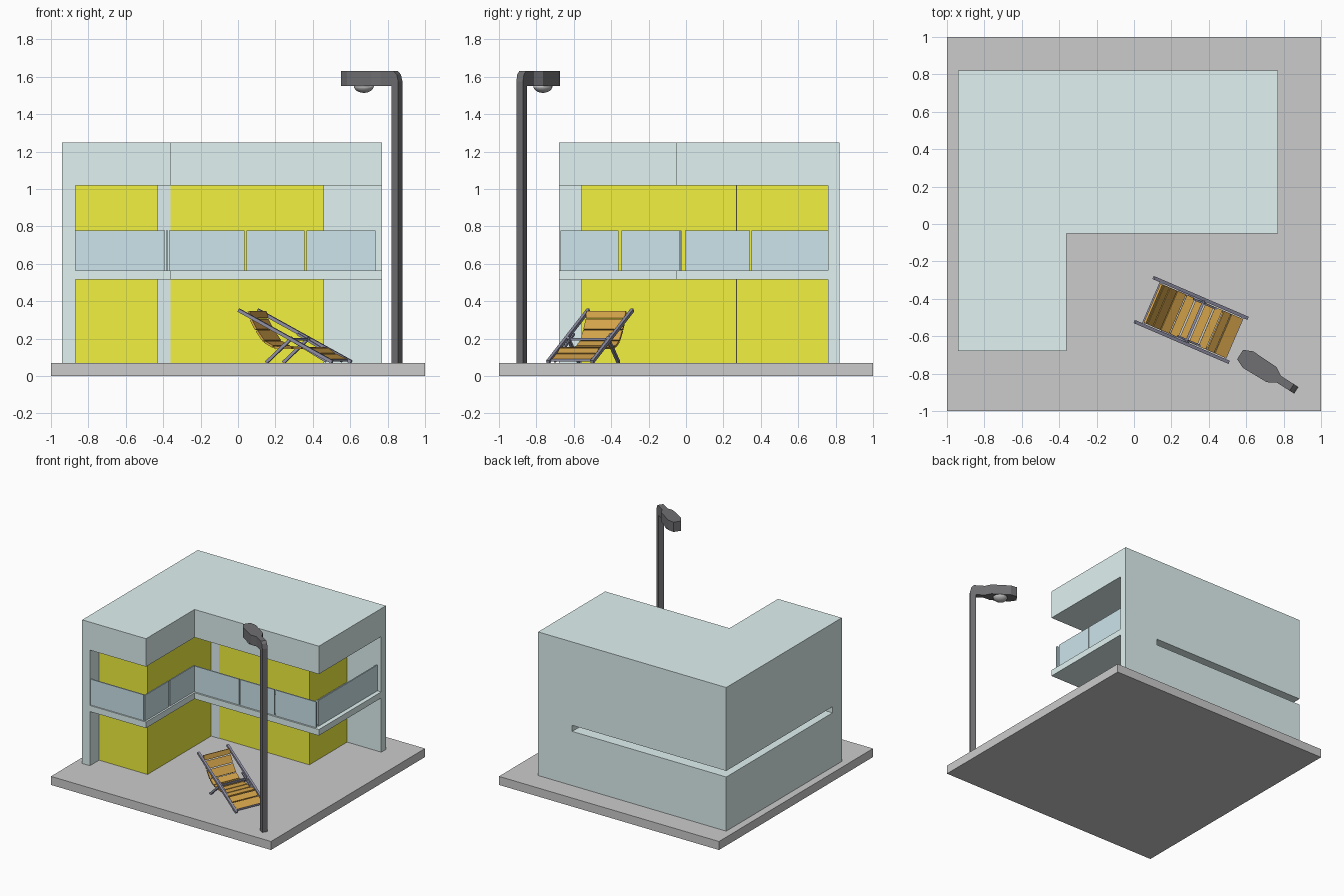
import bpy, bmesh, math
from mathutils import Vector, Matrix

if "Cube" in bpy.data.objects:
    bpy.data.objects.remove(bpy.data.objects["Cube"])


def material(name, rgb):
    m = bpy.data.materials.new(name)
    m.diffuse_color = (*rgb, 1)
    m.use_nodes = True
    m.node_tree.nodes["Principled BSDF"].inputs["Base Color"].default_value = m.diffuse_color
    return m


TEAL = material("teal_render", (0.75, 0.89, 0.88))
PALE = material("pale_panel", (0.74, 0.86, 0.88))
YELLOW = material("yellow_wall", (0.88, 0.88, 0.05))
GLASS = material("blue_glass", (0.61, 0.78, 0.83))
BLACK = material("black_metal", (0.16, 0.16, 0.17))
BULB = material("lamp_glass", (0.5, 0.5, 0.5))
FRAME = material("chair_frame", (0.28, 0.28, 0.38))
WOOD = material("chair_slats", (0.66, 0.37, 0.07))


def finish(name, bm, mats, matrix=None):
    bmesh.ops.recalc_face_normals(bm, faces=bm.faces)
    me = bpy.data.meshes.new(name)
    bm.to_mesh(me)
    bm.free()
    for m in mats:
        me.materials.append(m)
    ob = bpy.data.objects.new(name, me)
    bpy.context.collection.objects.link(ob)
    if matrix:
        ob.matrix_world = matrix
    return ob


def prism(name, pts, z0, z1, mat=None, cap=None, matrix=None):
    """Extrude a flat outline from z0 to z1; cap colours the two ends."""
    bm = bmesh.new()
    base = bm.faces.new([bm.verts.new((x, y, z0)) for x, y in pts])
    ext = bmesh.ops.extrude_face_region(bm, geom=[base])["geom"]
    bmesh.ops.translate(bm, vec=(0, 0, z1 - z0), verts=[v for v in ext if isinstance(v, bmesh.types.BMVert)])
    bm.normal_update()
    if cap:
        for f in bm.faces:
            f.material_index = int(abs(f.normal.z) > 0.5)
    return finish(name, bm, [m for m in (mat, cap) if m], matrix)


def box(name, x0, x1, y0, y1, z0, z1, mat, matrix=None):
    return prism(name, [(x0, y0), (x1, y0), (x1, y1), (x0, y1)], z0, z1, mat, None, matrix)


def bar(name, a, b, w, t, mat, matrix):
    """Bar between two points; w is its width across, t its thickness."""
    a, b = Vector(a), Vector(b)
    d = b - a
    side = Vector((0, 1, 0)) if abs(d.normalized().y) < 0.9 else Vector((1, 0, 0))
    z = d.normalized()
    n = side.cross(z).normalized()
    rot = Matrix((n, z.cross(n), z)).transposed().to_4x4()
    return box(name, -t / 2, t / 2, -w / 2, w / 2, 0, d.length, mat, matrix @ Matrix.Translation(a) @ rot)


# Ground plate
box("ground_plate", -1, 1, -1, 1, 0, 0.07, None)

# House: two storeys of outer walls and recessed yellow rooms
OUTLINE = [(-.94, -.68), (-.36, -.68), (-.36, -.05), (.77, -.05), (.77, .82), (-.94, .82)]
WALLS = [(-.94, -.68), (-.87, -.68), (-.87, .76), (.77, .76), (.77, .82), (-.94, .82)]
ROOMS = [(-.87, -.56), (-.43, -.56), (-.43, .27), (.46, .27), (.46, .76), (-.87, .76)]
for level, z0, z1 in (("lower", .07, .515), ("upper", .565, 1.02)):
    prism(level + "_outer_walls", WALLS, z0, z1, TEAL)
    prism(level + "_rooms", ROOMS, z0, z1, YELLOW, TEAL)
    box(level + "_corner_panel", -.43, -.36, .266, .275, z0, z1, PALE)
prism("roof", OUTLINE, 1.02, 1.25, TEAL)

# Balcony slab stops at the rooms, leaving the slit in the outer walls
prism("balcony_slab", OUTLINE[:5] + [(.46, .82), (.46, .27), (-.43, .27), (-.43, -.56), (-.94, -.56)],
      .515, .565, TEAL)

# Glass railing panels
PANELS = [(-.87, -.39, -.67, -.66), (-.385, -.375, -.67, -.36), (-.385, -.375, -.345, -.025),
          (-.37, .035, -.036, -.026), (.045, .355, -.036, -.026), (.365, .735, -.036, -.026),
          (.725, .735, -.005, .343), (.725, .735, .349, .76)]
for i, p in enumerate(PANELS):
    box(f"railing_panel_{i + 1}", *p, .565, .777, GLASS)

# Street lamp, built along its arm direction
lamp = Matrix.Translation((.85, -.878, 0)) @ Matrix.Rotation(math.radians(147.5), 4, 'Z')
upright = lamp @ Matrix.Rotation(math.radians(90), 4, 'X')
prism("lamp_post", [(-.021, .07), (.021, .07), (.021, 1.55), (.11, 1.55), (.11, 1.63), (.008, 1.63),
                    (-.012, 1.612), (-.021, 1.575)], -.021, .021, BLACK, None, upright)
half = [(.09, .021), (.135, .048), (.285, .052), (.335, .03)]
prism("lamp_head", half + [(u, -v) for u, v in reversed(half)], 1.55, 1.63, BLACK, None, lamp)
bm = bmesh.new()
bmesh.ops.create_uvsphere(bm, u_segments=20, v_segments=12, radius=1)
bmesh.ops.bisect_plane(bm, geom=bm.verts[:] + bm.edges[:] + bm.faces[:], plane_co=(0, 0, 0),
                       plane_no=(0, 0, 1), clear_outer=True)
for f in bm.faces:
    f.smooth = True
finish("lamp_bulb", bm, [BULB], lamp @ Matrix.Translation((.21, 0, 1.551)) @ Matrix.Diagonal((.055, .05, .037, 1)))

# Deck chair, local x runs from the head end to the foot end
chair = Matrix.Translation((.055, -.405, 0)) @ Matrix.Rotation(math.radians(-23.3), 4, 'Z')
for s, side in ((-1, "near"), (1, "far")):
    y = s * .128
    bar(side + "_chair_rail", (0, y, .352), (.545, y, .075), .018, .018, FRAME, chair)
    bar(side + "_chair_leg", (.155, y * .9, .072), (.305, y * .9, .205), .016, .016, FRAME, chair)
    bar(side + "_seat_rail", (.24, y * .84, .225), (.50, y * .84, .078), .01, .012, FRAME, chair)
for i, (u, z) in enumerate(((.045, .325), (.295, .197), (.52, .085))):
    bar(f"chair_crossbar_{i + 1}", (u, -.128, z), (u, .128, z), .014, .014, FRAME, chair)

# Slats follow the sagging seat line
SEAT = [(.05, .35), (.062, .305), (.095, .245), (.14, .185), (.195, .155), (.25, .15), (.305, .15),
        (.36, .15), (.41, .147), (.455, .115), (.525, .085)]
for i, (p, q) in enumerate(zip(SEAT, SEAT[1:])):
    a, b = Vector((p[0], 0, p[1])), Vector((q[0], 0, q[1]))
    gap = (b - a).normalized() * .004
    bar(f"chair_slat_{i + 1}", a + gap, b - gap, .228, .012, WOOD, chair)
